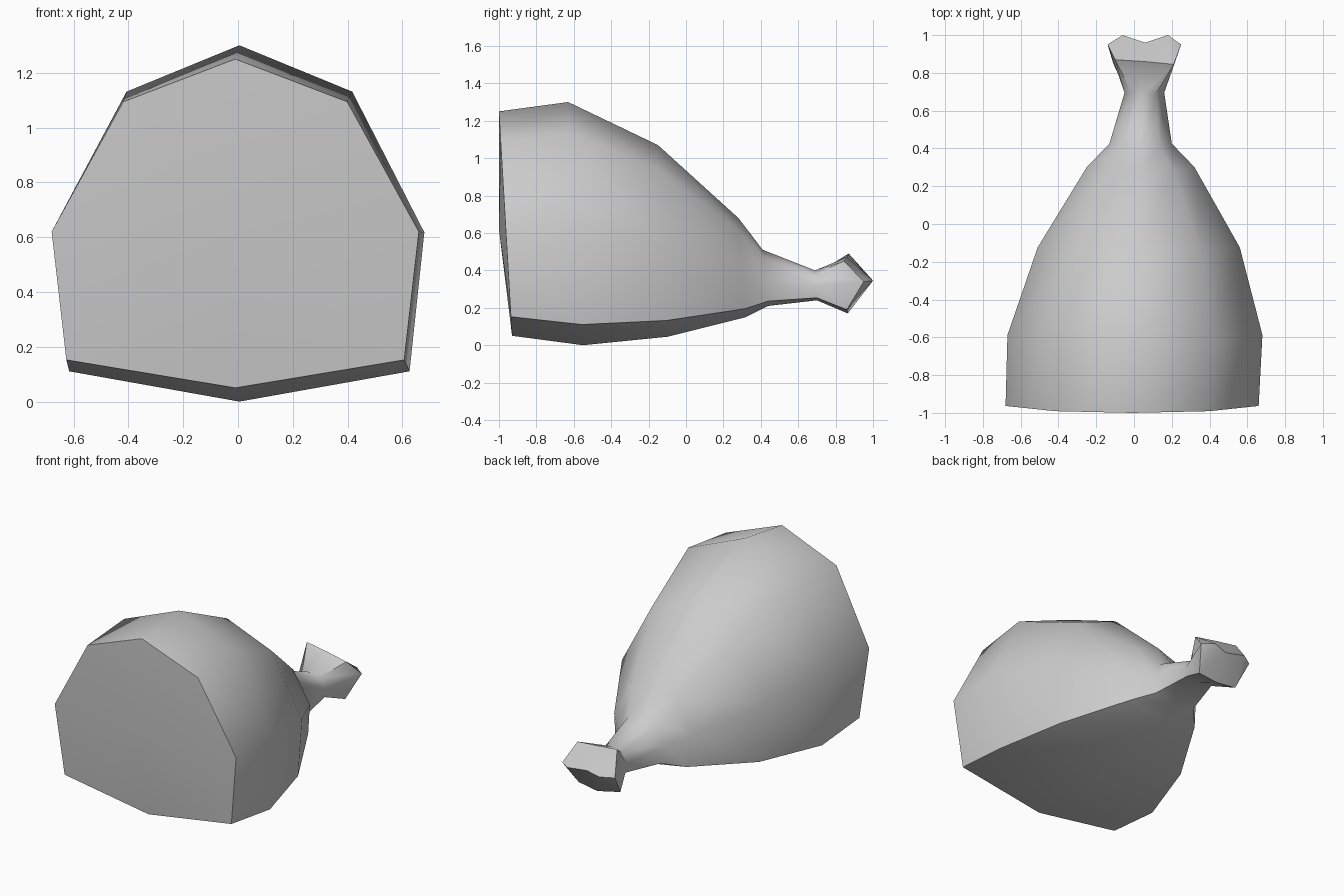
import bpy, bmesh, math

cube = bpy.data.objects.get("Cube")
if cube:
    bpy.data.objects.remove(cube, do_unlink=True)

# One plain colour for the whole piece
meat = bpy.data.materials.new("plain grey")
meat.use_nodes = True
colour = (0.6, 0.6, 0.6, 1)
meat.diffuse_color = colour
meat.node_tree.nodes["Principled BSDF"].inputs["Base Color"].default_value = colour

# Eight-sided cross-section: across (-1..1) and height (0..1)
SECTION = [(0, 1), (0.61, 0.87), (1, 0.475), (0.92, 0.085),
           (0, 0), (-0.92, 0.085), (-1, 0.475), (-0.61, 0.87)]

# Body sections: y at top, y at bottom, x min, x max, z min, z max
BODY = [(-1.0, -0.93, -0.68, 0.66, 0.05, 1.25),
        (-0.63, -0.55, -0.67, 0.68, 0.0, 1.30),
        (-0.15, -0.10, -0.51, 0.56, 0.045, 1.07),
        (0.28, 0.32, -0.25, 0.32, 0.15, 0.68),
        (0.41, 0.44, -0.13, 0.20, 0.21, 0.51),
        (0.69, 0.70, -0.05, 0.16, 0.24, 0.40)]


def section_points(y_top, y_bottom, x0, x1, z0, z1):
    mid, half = (x0 + x1) / 2, (x1 - x0) / 2
    return [(mid + u * half, y_bottom + v * (y_top - y_bottom), z0 + v * (z1 - z0))
            for u, v in SECTION]


bm = bmesh.new()
rings = [section_points(*row) for row in BODY]

# Bone knob: flared rim, then a notched end ridge
left, right = (0.25, 0.95, 0.34), (-0.14, 0.95, 0.34)
tip_l, notch, tip_r = (0.18, 1.0, 0.345), (0.06, 0.96, 0.34), (-0.06, 1.0, 0.345)
rings.append([(0.06, 0.86, 0.47), (0.21, 0.845, 0.45), left, (0.19, 0.86, 0.19),
              (0.05, 0.865, 0.17), (-0.11, 0.85, 0.2), right, (-0.1, 0.87, 0.49)])
rings.append([notch, tip_l, left, tip_l, notch, tip_r, right, tip_r])

# Skin the sections and close the cut face around its centre
loops = [[bm.verts.new(p) for p in ring] for ring in rings]
for a, b in zip(loops, loops[1:]):
    for i in range(len(a)):
        j = (i + 1) % len(a)
        bm.faces.new((a[i], a[j], b[j], b[i]))
centre = bm.verts.new((-0.01, -1.0, 0.62))
first = loops[0]
for i in range(len(first)):
    bm.faces.new((centre, first[(i + 1) % len(first)], first[i]))
bmesh.ops.remove_doubles(bm, verts=bm.verts, dist=0.001)
bmesh.ops.recalc_face_normals(bm, faces=bm.faces)

mesh = bpy.data.meshes.new("meat_leg")
bm.to_mesh(mesh)
bm.free()
mesh.materials.append(meat)
leg = bpy.data.objects.new("meat_leg", mesh)
bpy.context.collection.objects.link(leg)

# Smooth sides, crisp cut face, lower corners and knob
bpy.context.view_layer.objects.active = leg
leg.select_set(True)
bpy.ops.object.shade_smooth_by_angle(angle=math.radians(60))
